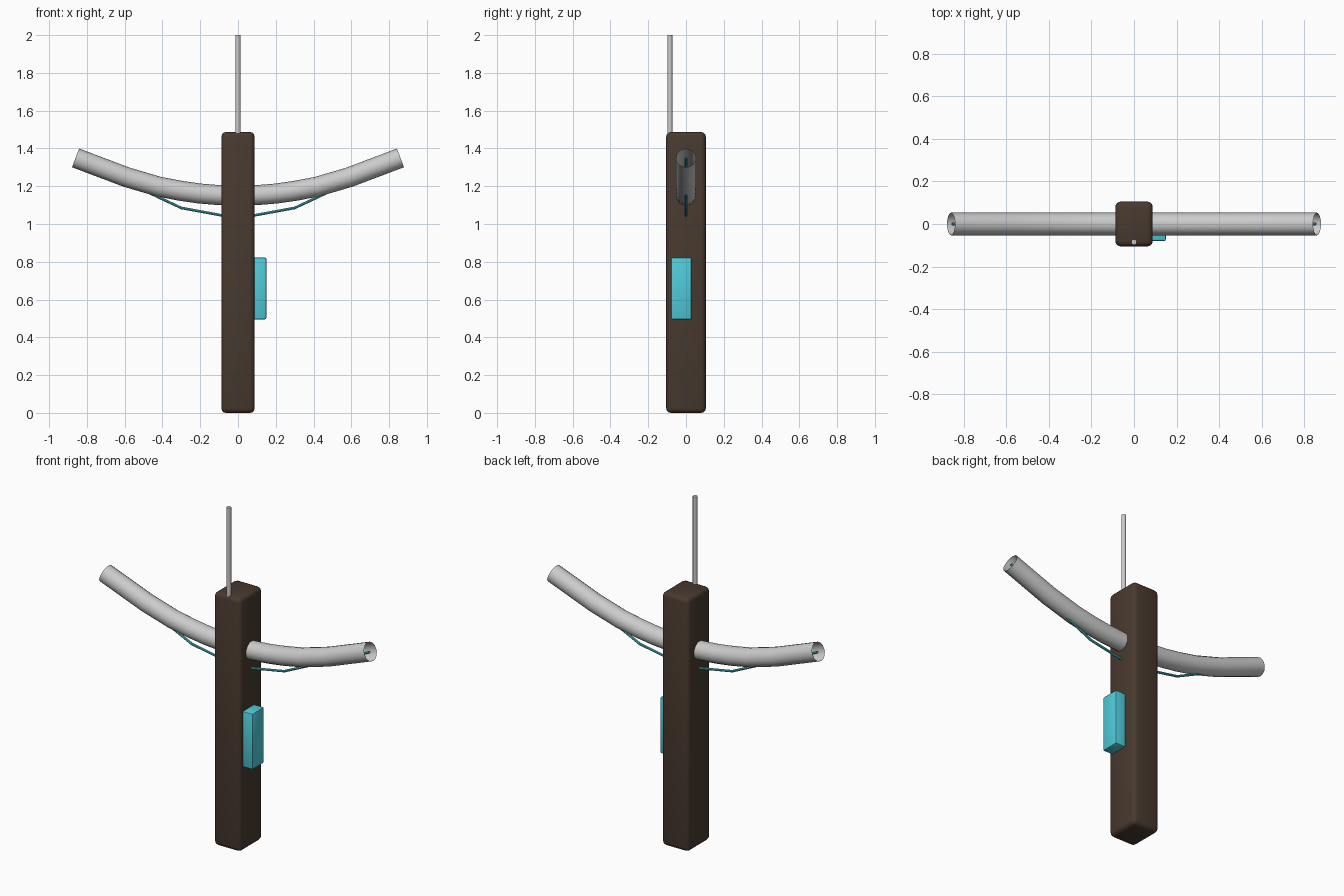
import bpy, math

if "Cube" in bpy.data.objects:
    bpy.data.objects.remove(bpy.data.objects["Cube"])


def material(name, rgb):
    m = bpy.data.materials.new(name)
    m.diffuse_color = (*rgb, 1)
    m.use_nodes = True
    m.node_tree.nodes["Principled BSDF"].inputs["Base Color"].default_value = m.diffuse_color
    return m


brown = material("dark_wood", (0.065, 0.042, 0.028))
cyan = material("cyan", (0.08, 0.6, 0.7))


def box(name, lo, hi, bevel, segments, mat):
    bpy.ops.mesh.primitive_cube_add(size=1, location=[(a + b) / 2 for a, b in zip(lo, hi)])
    o = bpy.context.object
    o.name = name
    o.scale = [b - a for a, b in zip(lo, hi)]
    bpy.ops.object.transform_apply(location=False, rotation=False, scale=True)
    mod = o.modifiers.new("bevel", "BEVEL")
    mod.width, mod.segments = bevel, segments
    bpy.ops.object.modifier_apply(modifier=mod.name)
    bpy.ops.object.shade_smooth_by_angle(angle=math.radians(35))
    o.data.materials.append(mat)


def pipe(name, half, radius, res, mat=None):
    # Sweep a round section along a path mirrored in x, ends left open
    pts = [(-x, z) for x, z in reversed(half[1:])] + half
    c = bpy.data.curves.new(name, "CURVE")
    c.dimensions = "3D"
    c.bevel_depth, c.bevel_resolution = radius, res
    s = c.splines.new("POLY")
    s.points.add(len(pts) - 1)
    for p, (x, z) in zip(s.points, pts):
        p.co = (x, 0, z, 1)
    o = bpy.data.objects.new(name, c)
    bpy.context.collection.objects.link(o)
    bpy.ops.object.select_all(action="DESELECT")
    o.select_set(True)
    bpy.context.view_layer.objects.active = o
    bpy.ops.object.convert(target="MESH")
    o = bpy.context.object
    bpy.ops.object.shade_smooth_by_angle(angle=math.radians(35))
    if mat:
        o.data.materials.append(mat)


# Main post and the small box on its right side
box("post", (-0.088, -0.105, 0), (0.088, 0.105, 1.487), 0.025, 3, brown)
box("side_box", (0.05, -0.08, 0.495), (0.15, 0.03, 0.823), 0.008, 2, cyan)

# Bowed hollow cross tube
pipe("bowed_tube", [(0, 1.15), (0.1, 1.153), (0.2, 1.161), (0.3, 1.175),
                    (0.42, 1.198), (0.59, 1.248), (0.86, 1.35)], 0.053, 6)

# Thin cable slung under the tube
pipe("cable", [(0, 1.03), (0.3, 1.085), (0.855, 1.345)], 0.007, 2, cyan)

# Upright rod at the front of the post
bpy.ops.mesh.primitive_cylinder_add(vertices=12, radius=0.013, depth=0.6, location=(0, -0.085, 1.7))
bpy.context.object.name = "rod"
bpy.ops.object.shade_smooth_by_angle(angle=math.radians(35))
